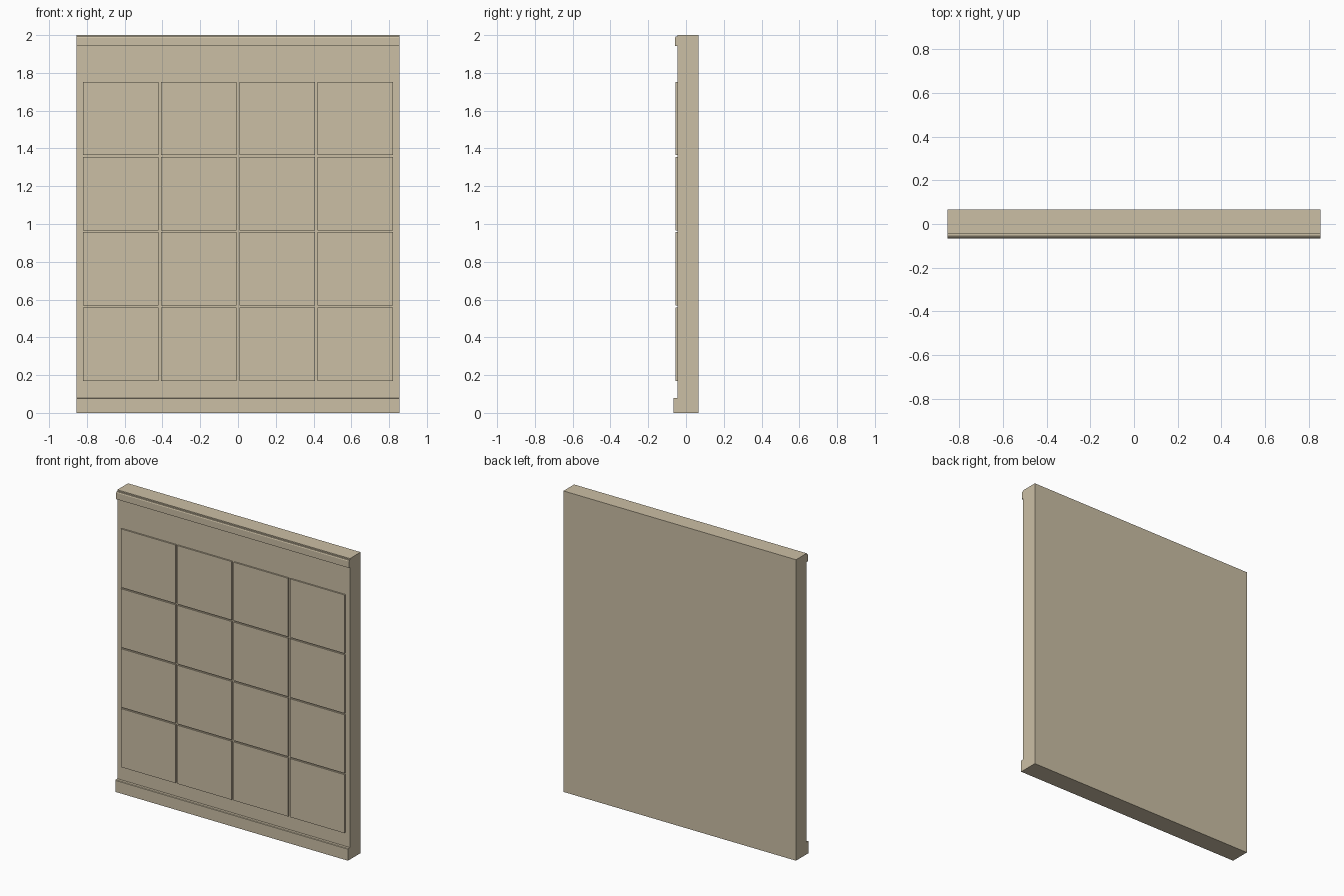
import bpy

if "Cube" in bpy.data.objects:
    bpy.data.objects.remove(bpy.data.objects["Cube"])

# Single stone colour
stone = bpy.data.materials.new("tan stone")
stone.diffuse_color = (0.60, 0.52, 0.375, 1.0)
stone.use_nodes = True
stone.node_tree.nodes["Principled BSDF"].inputs["Base Color"].default_value = stone.diffuse_color


def finish(name, verts, faces):
    mesh = bpy.data.meshes.new(name)
    mesh.from_pydata(verts, [], faces)
    mesh.materials.append(stone)
    ob = bpy.data.objects.new(name, mesh)
    bpy.context.collection.objects.link(ob)
    return ob


def extrude_x(name, profile, x0, x1):
    """Extrude a (y, z) profile, listed counter-clockwise seen from +x."""
    n = len(profile)
    verts = [(x, y, z) for x in (x0, x1) for y, z in profile]
    faces = [tuple(reversed(range(n))), tuple(range(n, 2 * n))]
    for i in range(n):
        j = (i + 1) % n
        faces.append((i, j, n + j, n + i))
    return finish(name, verts, faces)


def box(name, x0, x1, y0, y1, z0, z1):
    return extrude_x(name, [(y0, z0), (y1, z0), (y1, z1), (y0, z1)], x0, x1)


HALF_W = 0.855
FRONT = -0.046
BACK = 0.066

# Wall slab
box("wall_slab", -HALF_W, HALF_W, FRONT, BACK, 0, 2)

# Skirting along the bottom
extrude_x("skirting", [(-0.066, 0), (FRONT, 0), (FRONT, 0.08), (-0.063, 0.08),
                       (-0.066, 0.076)], -HALF_W, HALF_W)

# Cornice strip along the top, with a softened upper edge
extrude_x("cornice", [(-0.058, 1.942), (FRONT, 1.942), (FRONT, 1.992),
                      (-0.055, 1.992), (-0.058, 1.985)], -HALF_W, HALF_W)

# Four by four grid of raised panels
PANEL_W, PITCH_X = 0.400, 0.4145
PANEL_H, PITCH_Z = 0.389, 0.398
for row in range(4):
    z0 = 0.17 + row * PITCH_Z
    for col in range(4):
        xc = (col - 1.5) * PITCH_X
        box(f"panel_{row}_{col}", xc - PANEL_W / 2, xc + PANEL_W / 2,
            -0.056, FRONT, z0, z0 + PANEL_H)
